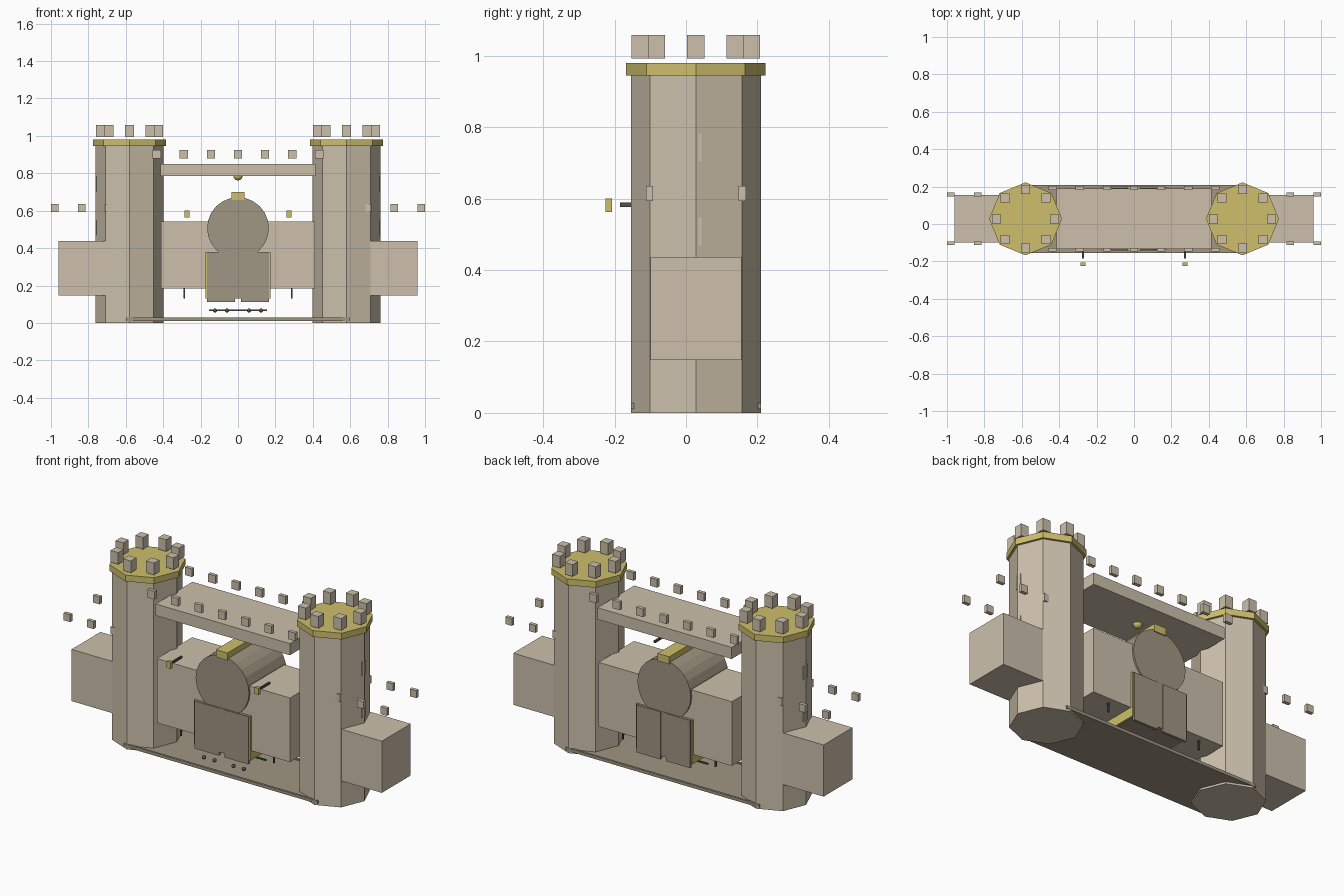
import bpy, math
from mathutils import Matrix

cube = bpy.data.objects.get("Cube")
if cube:
    bpy.data.objects.remove(cube, do_unlink=True)


def material(name, rgb):
    m = bpy.data.materials.new(name)
    m.use_nodes = True
    m.diffuse_color = (*rgb, 1)
    m.node_tree.nodes["Principled BSDF"].inputs["Base Color"].default_value = (*rgb, 1)
    return m


STONE = material("pale stone", (0.61, 0.53, 0.41))
BROWN = material("grey brown", (0.35, 0.305, 0.225))
GOLD = material("dull gold", (0.62, 0.52, 0.15))
IRON = material("dark iron", (0.09, 0.08, 0.07))

MID = 0.0275   # depth axis shared by towers, walls and gate
TOWER_X = 0.58


def finish(name, mat):
    ob = bpy.context.object
    ob.name = ob.data.name = name
    ob.data.materials.append(mat)
    return ob


def box(name, mat, x, y, z):
    """Box from (low, high) ranges on each axis."""
    bpy.ops.mesh.primitive_cube_add(size=1)
    ob = finish(name, mat)
    spans = (x, y, z)
    size = Matrix.Diagonal([b - a for a, b in spans] + [1])
    ob.data.transform(size)
    ob.location = [(a + b) / 2 for a, b in spans]
    return ob


def around(c, half):
    return (c - half, c + half)


def prism(name, mat, sides, r, x, y, z):
    bpy.ops.mesh.primitive_cylinder_add(vertices=sides, radius=r, depth=z[1] - z[0],
                                        location=(x, y, sum(z) / 2))
    return finish(name, mat)


def ball(name, mat, r, loc):
    bpy.ops.mesh.primitive_uv_sphere_add(segments=12, ring_count=8, radius=r, location=loc)
    return finish(name, mat)


# Towers, side walls and everything repeated on both sides
for side, s in (("left", 1), ("right", -1)):
    tx = s * TOWER_X
    prism(side + "_tower", STONE, 8, 0.182, tx, MID, (0, 0.945))
    prism(side + "_tower_cap", GOLD, 8, 0.195, tx, MID, (0.945, 0.98))
    for i in range(8):
        a = i * math.pi / 4
        box(f"{side}_tower_merlon_{i}", STONE, around(tx + 0.156 * math.cos(a), 0.024),
            around(MID + 0.156 * math.sin(a), 0.024), (0.993, 1.059))
    for i, z in enumerate((0.508, 0.743)):
        box(f"{side}_arrow_slit_{i}", STONE, around(s * 0.75, 0.009),
            around(MID, 0.016), around(z, 0.039))

    # Side wall with floating merlons
    box(side + "_wall", STONE, around(s * 0.78, 0.18), around(MID, 0.1275), (0.148, 0.437))
    for i in range(3):
        for face, f in (("front", -1), ("back", 1)):
            box(f"{side}_wall_{face}_merlon_{i}", STONE, around(s * (0.98 - i * 0.145), 0.02),
                around(MID + f * 0.13, 0.01), (0.594, 0.635))

    # Lantern on its bracket
    box(side + "_lantern", GOLD, around(s * 0.272, 0.013), (-0.225, -0.207), (0.563, 0.6))
    box(side + "_lantern_bracket", IRON, around(s * 0.272, 0.005), (-0.185, -0.11), (0.577, 0.589))

    # Gilded gate jamb and hanging posts
    box(side + "_gate_jamb", GOLD, around(s * 0.168, 0.006), around(MID, 0.167), (0.132, 0.38))
    for face, f in (("front", -1), ("back", 1)):
        box(f"{side}_{face}_post", IRON, around(s * 0.287, 0.004),
            around(MID + f * 0.12, 0.004), (0.132, 0.19))
        box(f"{side}_{face}_gate_leaf", BROWN, around(s * 0.0915, 0.0745),
            around(MID + f * 0.166, 0.007), (0.112, 0.378))

    # Studs under the gate
    for i, x in enumerate((0.059, 0.123)):
        ball(f"{side}_stud_{i}", IRON, 0.011, (s * x, -0.124, 0.067))

# Central wall and upper walkway
box("gatehouse_wall", STONE, around(0, 0.412), around(MID, 0.156), (0.184, 0.543))
box("walkway", STONE, around(0, 0.415), around(MID, 0.162), (0.785, 0.85))
for face, f in (("front", -1), ("back", 1)):
    for i in range(7):
        box(f"walkway_{face}_merlon_{i}", STONE, around((i - 3) * 0.145, 0.022),
            around(MID + f * 0.165, 0.01), (0.88, 0.925))
    box(face + "_base_rail", BROWN, around(0, 0.6), around(MID + f * 0.176, 0.006), (0.011, 0.028))

# Gate block, round drum above it and keystone ridge
box("gate_block", BROWN, around(0, 0.165), around(MID, 0.169), (0.13, 0.379))
drum = prism("gate_drum", BROWN, 24, 0.165, 0, 0, (-0.166, 0.166))
drum.rotation_euler.x = math.pi / 2
drum.location = (0, MID, 0.507)
box("keystone_ridge", GOLD, around(0, 0.036), around(MID, 0.172), (0.658, 0.7))

# Ceiling boss, floor and low rod
ball("ceiling_boss", GOLD, 0.025, (0, MID, 0.787))
box("floor", BROWN, around(0, 0.58), around(MID, 0.172), (0.011, 0.021))
box("low_rod", IRON, around(0, 0.155), around(MID, 0.004), (0.063, 0.071))

# Smooth shading on the studs and boss
bpy.ops.object.select_all(action="DESELECT")
for ob in bpy.context.scene.objects:
    if "stud" in ob.name or "boss" in ob.name:
        ob.select_set(True)
        bpy.context.view_layer.objects.active = ob
bpy.ops.object.shade_smooth_by_angle(angle=math.radians(50))
